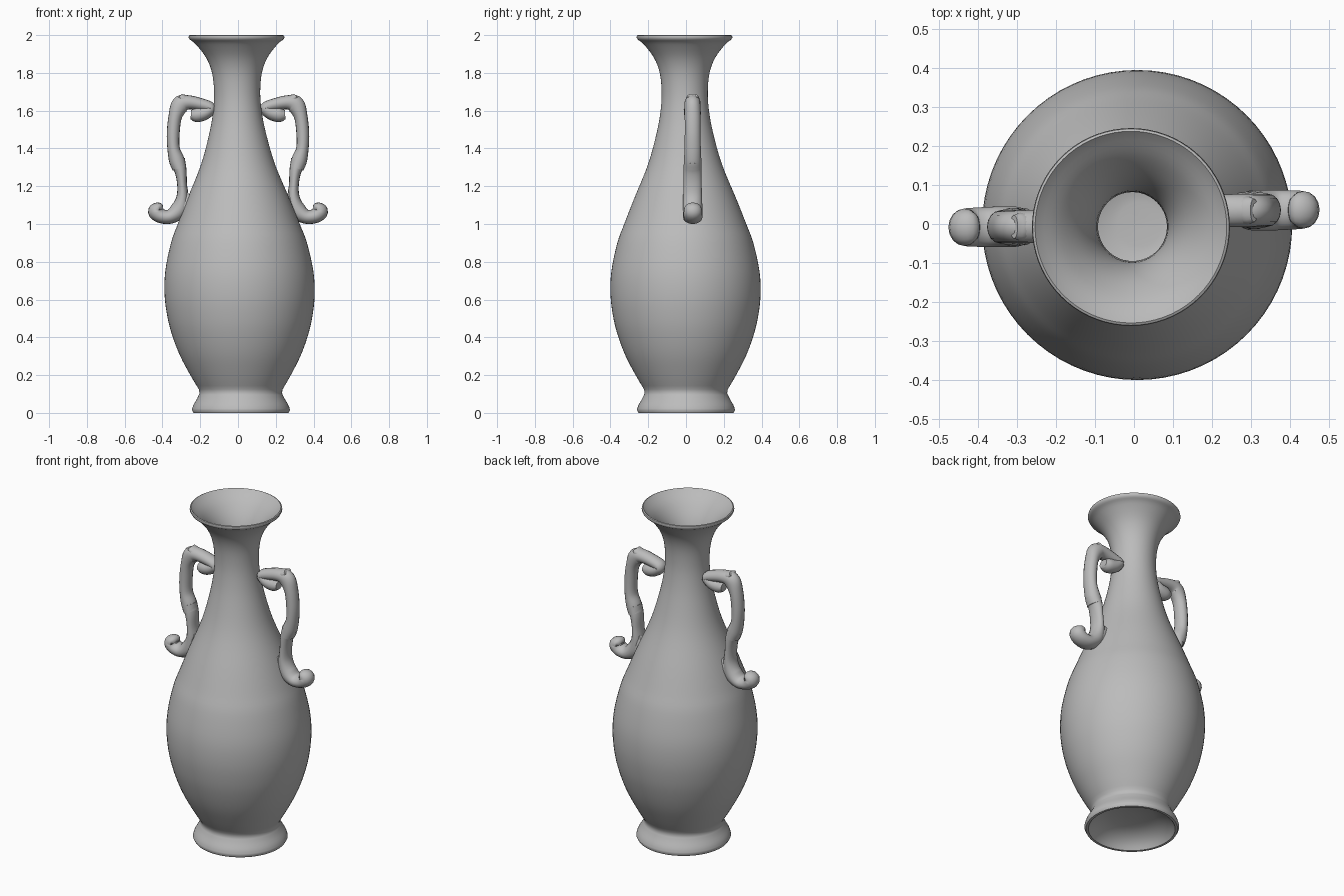
import bpy, bmesh, math
from mathutils import Vector

cube = bpy.data.objects.get("Cube")
if cube:
    bpy.data.objects.remove(cube)

clay = bpy.data.materials.new("grey_clay")
clay.use_nodes = True
GREY = (0.5, 0.5, 0.5, 1)
clay.diffuse_color = GREY
clay.node_tree.nodes["Principled BSDF"].inputs["Base Color"].default_value = GREY


def smooth_path(points, steps):
    """Catmull-Rom curve through the points."""
    p = [Vector(q) for q in points]
    p = [2 * p[0] - p[1]] + p + [2 * p[-1] - p[-2]]
    out = []
    for a, b, c, d in zip(p, p[1:], p[2:], p[3:]):
        for i in range(steps):
            t = i / steps
            out.append(0.5 * (2 * b + (c - a) * t + (2 * a - 5 * b + 4 * c - d) * t * t
                              + (3 * b - a - 3 * c + d) * t ** 3))
    return out + [p[-2]]


def skin(name, rings, angle):
    """Bridge equal rings of points and close both ends with fans."""
    bm = bmesh.new()
    loops = [[bm.verts.new(co) for co in ring] for ring in rings]
    n = len(loops[0])
    for a, b in zip(loops, loops[1:]):
        for i in range(n):
            j = (i + 1) % n
            bm.faces.new((a[i], a[j], b[j], b[i]))
    for ring in (loops[0], loops[-1]):
        tip = bm.verts.new(sum((v.co for v in ring), Vector()) / n)
        for i in range(n):
            bm.faces.new((ring[i], ring[(i + 1) % n], tip))
    bmesh.ops.recalc_face_normals(bm, faces=bm.faces)
    mesh = bpy.data.meshes.new(name)
    bm.to_mesh(mesh)
    bm.free()
    mesh.materials.append(clay)
    obj = bpy.data.objects.new(name, mesh)
    bpy.context.collection.objects.link(obj)
    bpy.ops.object.select_all(action='DESELECT')
    obj.select_set(True)
    bpy.context.view_layer.objects.active = obj
    bpy.ops.object.shade_smooth_by_angle(angle=math.radians(angle))


def circle(r, z, n=72):
    # the hand-thrown body leans slightly from foot to rim
    cx, cy = 0.016 - 0.012 * z, -0.004 * z
    return [(cx + r * math.cos(math.tau * i / n), cy + r * math.sin(math.tau * i / n), z)
            for i in range(n)]


# Vase: hollow foot, foot flare, belly and neck, rolled lip, inner wall
recess = [(0.03, 0.085), (0.12, 0.08), (0.19, 0.055), (0.225, 0.02), (0.238, 0.0), (0.252, 0.0)]
foot = [(0.26, 0.015), (0.252, 0.04), (0.232, 0.075), (0.218, 0.105)]
belly = [(0.222, 0.125), (0.266, 0.2), (0.318, 0.3), (0.356, 0.4), (0.382, 0.5), (0.397, 0.62),
         (0.392, 0.75), (0.36, 0.9), (0.323, 1.0), (0.272, 1.13), (0.196, 1.315), (0.15, 1.48),
         (0.128, 1.6), (0.122, 1.7), (0.132, 1.8), (0.162, 1.88), (0.215, 1.95), (0.248, 1.977)]
lip = [(0.254, 1.988), (0.252, 1.997), (0.246, 2.0)]
inside = [(0.238, 1.992), (0.18, 1.94), (0.13, 1.87), (0.1, 1.79), (0.09, 1.7), (0.096, 1.6),
          (0.16, 1.315), (0.32, 0.9), (0.36, 0.64), (0.32, 0.4), (0.23, 0.2), (0.1, 0.13), (0.02, 0.12)]
profile = recess + smooth_path(foot, 3) + smooth_path(belly, 4) + lip + smooth_path(inside, 4)
skin("vase_body", [circle(r, z) for r, z in profile], 50)


# Handles: scroll paths of x, z, thickness and depth radius
UPPER = [(0.25, 1.578, 0.024, 0.03), (0.22, 1.578, 0.039, 0.042), (0.175, 1.588, 0.036, 0.045),
         (0.145, 1.615, 0.03, 0.042), (0.2, 1.634, 0.033, 0.041), (0.265, 1.644, 0.038, 0.042),
         (0.305, 1.63, 0.048, 0.042), (0.332, 1.57, 0.036, 0.042), (0.343, 1.48, 0.034, 0.042),
         (0.341, 1.4, 0.033, 0.043), (0.325, 1.34, 0.041, 0.046), (0.31, 1.295, 0.038, 0.048)]
LOWER = [(0.322, 1.335, 0.043, 0.046), (0.304, 1.28, 0.032, 0.048), (0.296, 1.21, 0.026, 0.048),
         (0.294, 1.14, 0.033, 0.05), (0.313, 1.075, 0.046, 0.052), (0.36, 1.039, 0.038, 0.052),
         (0.41, 1.043, 0.038, 0.05), (0.435, 1.067, 0.042, 0.048), (0.42, 1.085, 0.03, 0.044),
         (0.404, 1.078, 0.016, 0.03)]
SPUR = [(0.255, 1.64, 0.024, 0.034), (0.29, 1.662, 0.025, 0.036), (0.308, 1.678, 0.014, 0.03)]
ROOT = [(0.24, 1.13, 0.07, 0.04), (0.275, 1.105, 0.066, 0.046), (0.31, 1.075, 0.045, 0.048)]


def scroll(name, points, side, n=16):
    path = smooth_path(points, 5)
    rings = []
    for i, p in enumerate(path):
        tangent = path[min(i + 1, len(path) - 1)] - path[max(i - 1, 0)]
        tx, tz = Vector((tangent[0], tangent[1])).normalized()
        ring = []
        for k in range(n):
            a = math.tau * k / n
            u, v = p[2] * math.cos(a), p[3] * math.sin(a)
            x, y, z = p[0] - tz * u, v + 0.018 + 0.01 * p[0], p[1] + tx * u
            ring.append((side * x, side * y + 0.014, z))
        rings.append(ring)
    skin(name, rings, 60)


for label, side in (("left", 1), ("right", -1)):
    scroll(label + "_handle_upper_scroll", UPPER, side)
    scroll(label + "_handle_lower_scroll", LOWER, side)
    scroll(label + "_handle_spur", SPUR, side)
    # web joining the lower scroll to the belly
    scroll(label + "_handle_root", ROOT, side)
